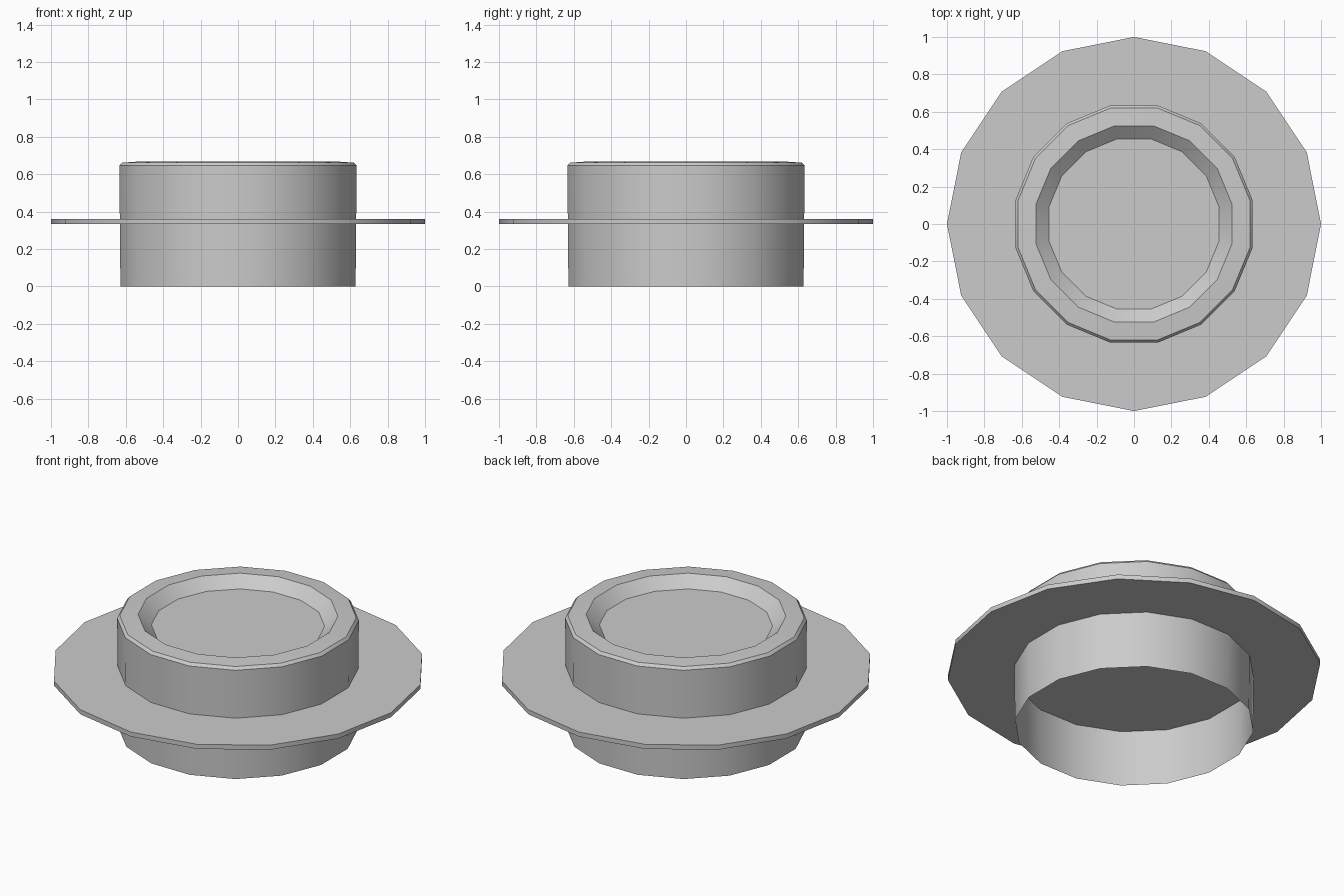
import bpy, bmesh
from math import cos, sin, pi, radians

if "Cube" in bpy.data.objects:
    bpy.data.objects.remove(bpy.data.objects["Cube"])

SIDES = 16


def lathe(name, profile, phase, cap_start, cap_end):
    """Revolve (radius, z) points, listed bottom to top along the outside."""
    bm = bmesh.new()
    rings = []
    for r, z in profile:
        rings.append([bm.verts.new((r * cos(phase + 2 * pi * i / SIDES),
                                    r * sin(phase + 2 * pi * i / SIDES), z))
                      for i in range(SIDES)])
    for a, b in zip(rings, rings[1:]):
        for i in range(SIDES):
            j = (i + 1) % SIDES
            bm.faces.new((a[i], a[j], b[j], b[i]))
    if cap_start:
        bm.faces.new(rings[0][::-1])
    if cap_end:
        bm.faces.new(rings[-1])
    mesh = bpy.data.meshes.new(name)
    bm.to_mesh(mesh)
    bm.free()
    obj = bpy.data.objects.new(name, mesh)
    bpy.context.collection.objects.link(obj)
    bpy.ops.object.select_all(action='DESELECT')
    obj.select_set(True)
    bpy.context.view_layer.objects.active = obj
    bpy.ops.object.shade_smooth_by_angle(angle=radians(30))
    return obj


# Thin-walled body, open below, with bevelled rim and shallow dished top
lathe("body", [(0.641, 0), (0.647, 0.645), (0.633, 0.661),
               (0.535, 0.668), (0.464, 0.608)],
      pi / SIDES, False, True)

# Flange plate, which also closes the body's inside at mid height
lathe("flange", [(1.0, 0.334), (1.0, 0.361)], 0, True, True)
